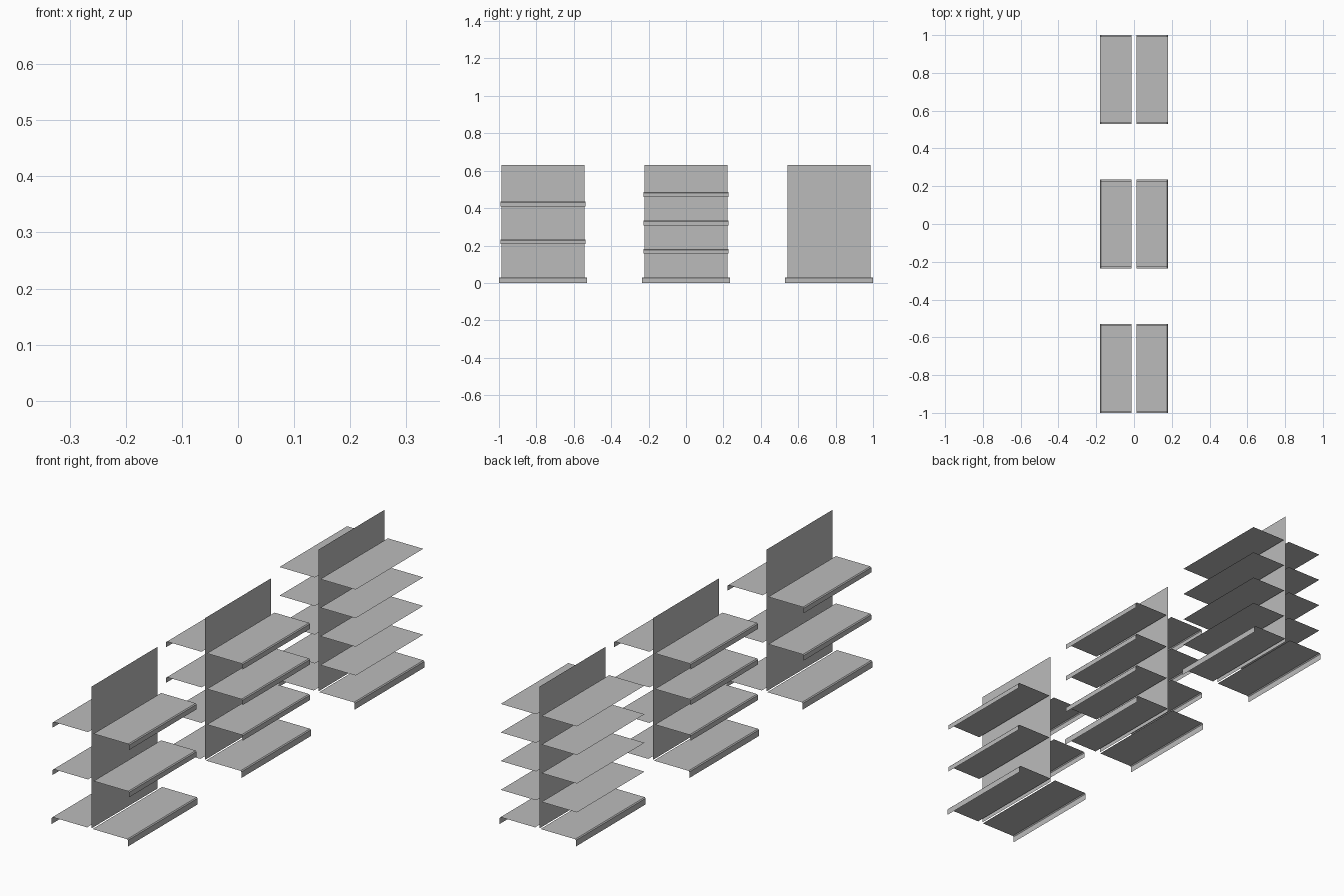
import bpy

if "Cube" in bpy.data.objects:
    bpy.data.objects.remove(bpy.data.objects["Cube"])

grey = bpy.data.materials.new("shelf grey")
grey.diffuse_color = (0.5, 0.5, 0.5, 1)
grey.use_nodes = True
grey.node_tree.nodes["Principled BSDF"].inputs["Base Color"].default_value = grey.diffuse_color


def sheet(name, profile, y, half):
    """Thin metal sheet: an x-z profile swept along y."""
    n = len(profile)
    verts = [(x, y + s * half, z) for s in (-1, 1) for x, z in profile]
    faces = [(i, i + 1, n + i + 1, n + i) for i in range(n - 1)]
    mesh = bpy.data.meshes.new(name)
    mesh.from_pydata(verts, [], faces)
    mesh.materials.append(grey)
    obj = bpy.data.objects.new(name, mesh)
    bpy.context.collection.objects.link(obj)


def shelf_pair(name, y, z, half, lip):
    """Matching shelves either side of the panel, with an optional folded lip."""
    inner, outer, fold = 0.013, 0.18, 0.004
    profile = [(inner, z), (outer, z)]
    if lip:
        profile = [(inner, z), (outer - fold, z), (outer, z - fold), (outer, z - lip)]
    sheet(name + "_right", profile, y, half)
    sheet(name + "_left", [(-x, h) for x, h in reversed(profile)], y, half)


# Three display units: centre y, shelf heights, lip depth
units = [
    ("front", -0.765, (0.232, 0.434), 0.025),
    ("middle", 0.0, (0.181, 0.333, 0.485), 0.025),
    ("back", 0.765, (0.143, 0.266, 0.388, 0.510), 0),
]
for unit, y, heights, lip in units:
    # Upright divider panel
    sheet(unit + "_panel", [(0, 0.63), (0, 0.025)], y, 0.222)
    # Wide base shelf
    shelf_pair(unit + "_base_shelf", y, 0.03, 0.235, 0.03)
    # Upper shelves
    for i, z in enumerate(heights):
        shelf_pair(f"{unit}_shelf_{i + 1}", y, z, 0.228, lip)
